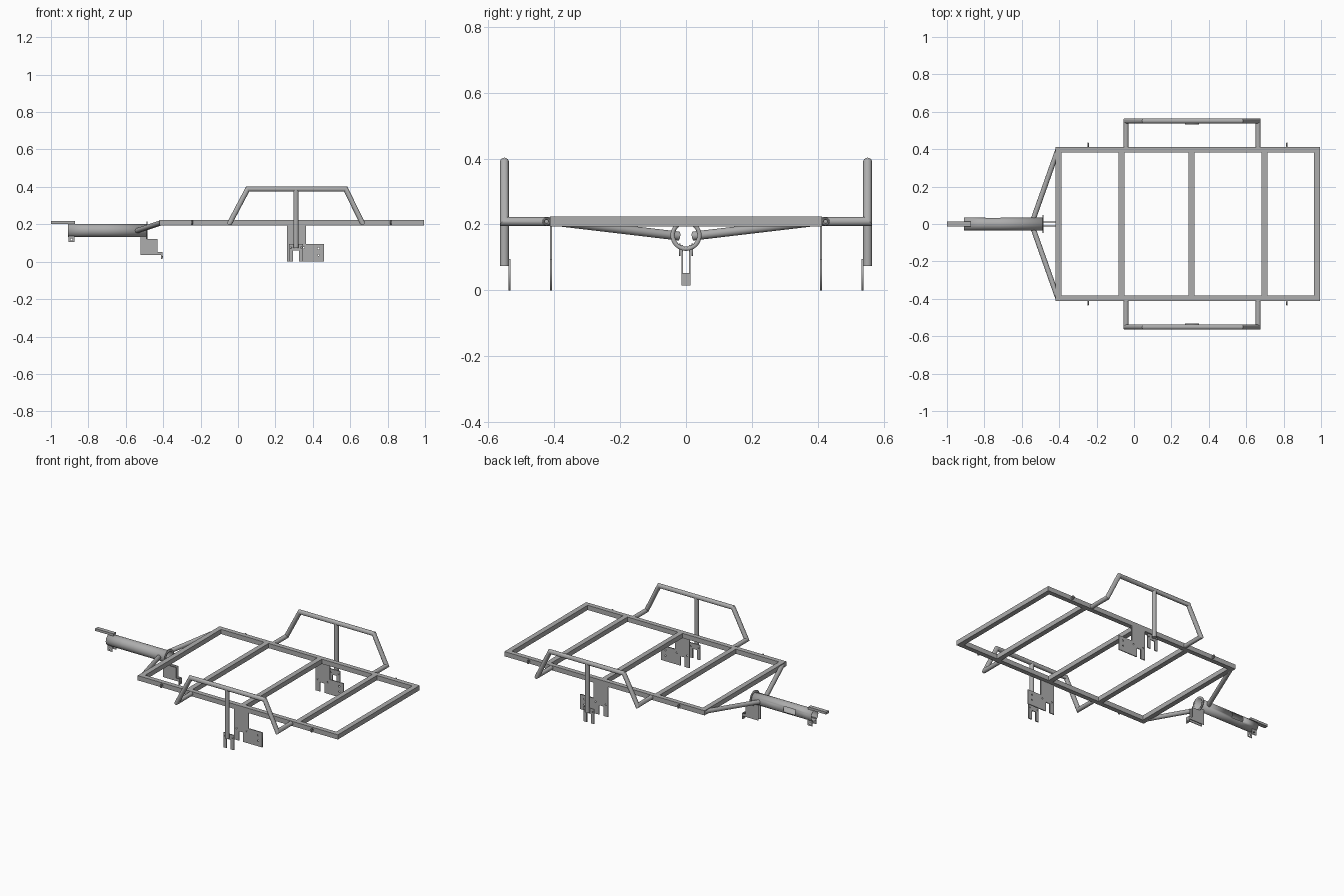
import bpy, bmesh, math
from mathutils import Vector

if "Cube" in bpy.data.objects:
    bpy.data.objects.remove(bpy.data.objects["Cube"], do_unlink=True)

steel = bpy.data.materials.new("grey steel")
steel.use_nodes = True
GREY = (0.42, 0.42, 0.42, 1)
steel.diffuse_color = GREY
steel.node_tree.nodes["Principled BSDF"].inputs["Base Color"].default_value = GREY


def add_mesh(name, bm, smooth=False):
    bmesh.ops.recalc_face_normals(bm, faces=bm.faces)
    mesh = bpy.data.meshes.new(name)
    bm.to_mesh(mesh)
    bm.free()
    mesh.materials.append(steel)
    ob = bpy.data.objects.new(name, mesh)
    bpy.context.collection.objects.link(ob)
    if smooth:
        bpy.ops.object.select_all(action='DESELECT')
        ob.select_set(True)
        bpy.context.view_layer.objects.active = ob
        bpy.ops.object.shade_smooth_by_angle(angle=math.radians(35))
    return ob


def box(name, lo, hi):
    bm = bmesh.new()
    bmesh.ops.create_cube(bm, size=1)
    for v in bm.verts:
        v.co = [a + (c + 0.5) * (b - a) for a, b, c in zip(lo, hi, v.co)]
    return add_mesh(name, bm)


def pipe(name, points, r, sides=20):
    """Round bar along a path, with true mitred corners."""
    pts = [Vector(p) for p in points]
    dirs = [(b - a).normalized() for a, b in zip(pts, pts[1:])]
    side = dirs[0].orthogonal().normalized()
    up = dirs[0].cross(side)
    angles = [2 * math.pi * i / sides for i in range(sides)]
    ring = [pts[0] + r * (math.cos(a) * side + math.sin(a) * up) for a in angles]
    bm = bmesh.new()
    loops = [[bm.verts.new(p) for p in ring]]
    for i, d in enumerate(dirs):
        n = (d + dirs[min(i + 1, len(dirs) - 1)]).normalized()
        ring = [p + d * ((pts[i + 1] - p).dot(n) / d.dot(n)) for p in ring]
        loops.append([bm.verts.new(p) for p in ring])
    for a, b in zip(loops, loops[1:]):
        for j in range(sides):
            k = (j + 1) % sides
            bm.faces.new((a[j], a[k], b[k], b[j]))
    bm.faces.new(loops[0])
    bm.faces.new(loops[-1])
    return add_mesh(name, bm, True)


def plate(name, outline, y, thick, holes=()):
    """Upright plate in the x-z plane with drilled holes (x, z, radius)."""
    cu = bpy.data.curves.new(name, 'CURVE')
    cu.dimensions, cu.fill_mode, cu.extrude = '2D', 'BOTH', thick / 2
    loops = [outline]
    for x, z, r in holes:
        loops.append([(x + r * math.cos(math.pi * i / 6), z + r * math.sin(math.pi * i / 6))
                      for i in range(12)])
    for loop in loops:
        sp = cu.splines.new('POLY')
        sp.points.add(len(loop) - 1)
        sp.use_cyclic_u = True
        for p, (x, z) in zip(sp.points, loop):
            p.co = (x, z, 0, 1)
    cu.materials.append(steel)
    ob = bpy.data.objects.new(name, cu)
    ob.location, ob.rotation_euler = (0, y, 0), (math.pi / 2, 0, 0)
    bpy.context.collection.objects.link(ob)
    bpy.ops.object.select_all(action='DESELECT')
    ob.select_set(True)
    bpy.context.view_layer.objects.active = ob
    bpy.ops.object.convert(target='MESH')


def tube(name, stations, r, wall, window=None):
    """Open hollow tube along x, with an optional window on the +y side."""
    n = 36
    bm = bmesh.new()
    rings = []
    for x in stations:
        rings.append([bm.verts.new((x, r * math.cos(2 * math.pi * j / n),
                                    AXIS_Z + r * math.sin(2 * math.pi * j / n))) for j in range(n)])
    for i, (a, b) in enumerate(zip(rings, rings[1:])):
        for j in range(n):
            if i == window and (j < 3 or j >= n - 3):
                continue
            k = (j + 1) % n
            bm.faces.new((a[j], a[k], b[k], b[j]))
    ob = add_mesh(name, bm, True)
    mod = ob.modifiers.new("wall", 'SOLIDIFY')
    mod.thickness, mod.offset = wall, -1


# Main frame: two side rails and five cross members
BOTTOM, TOP, W, HALF = 0.194, 0.224, 0.032, 0.413
for s, label in ((1, "back"), (-1, "front")):
    ys = sorted((s * HALF, s * (HALF - 0.03)))
    box(label + "_side_rail", (-0.42, ys[0], BOTTOM), (0.995, ys[1], TOP))
for i, x in enumerate((-0.404, -0.068, 0.308, 0.698, 0.979)):
    box(f"cross_member_{i + 1}", (x - W / 2, 0.03 - HALF, BOTTOM), (x + W / 2, HALF - 0.03, TOP))

# Parts repeated on both sides
AXIS_Z, R, HOOP_Y = 0.167, 0.0137, 0.551
for s, label in ((1, "back"), (-1, "front")):
    y, rail = s * HOOP_Y, s * (HALF - 0.01)
    pipe(label + "_guard_hoop", [(-0.043, rail, 0.209), (-0.043, y, 0.209), (0.052, y, 0.389),
                                 (0.575, y, 0.389), (0.664, y, 0.209), (0.664, rail, 0.209)], R)
    pipe(label + "_guard_post", [(0.31, y, 0.389), (0.31, y, 0.074)], R)
    pipe(label + "_tow_arm", [(-0.54, s * 0.022, 0.165), (-0.408, s * 0.395, 0.209)], R)

    # Wheel mounting plates with axle slots
    slot = [(0.295, 0), (0.295, 0.06), (0.325, 0.06), (0.325, 0)]
    plate(label + "_inner_axle_plate",
          [(0.262, 0)] + slot + [(0.46, 0), (0.46, 0.095), (0.363, 0.095), (0.363, 0.2), (0.262, 0.2)],
          s * 0.41, 0.006,
          [(0.43, 0.07, 0.005), (0.43, 0.035, 0.005), (0.35, 0.075, 0.005), (0.278, 0.075, 0.005)])
    plate(label + "_outer_axle_plate",
          [(0.274, 0)] + slot + [(0.348, 0), (0.348, 0.095), (0.274, 0.095)],
          s * 0.535, 0.006, [(0.284, 0.075, 0.004), (0.338, 0.075, 0.004)])

    # Lashing rings on the rails
    for x in (-0.245, 0.818):
        arc = [(x, s * (HALF + 0.01 + 0.009 * math.cos(a)), 0.209 + 0.009 * math.sin(a))
               for a in (math.pi * i / 8 for i in range(17))]
        pipe(label + "_lashing_ring", arc, 0.004, 8)

    # Coupling ears and support bracket cheeks under the tow tube
    plate(label + "_coupling_ear", [(-0.907, 0.104), (-0.874, 0.104), (-0.874, 0.143), (-0.907, 0.143)],
          s * 0.019, 0.004, [(-0.89, 0.118, 0.006)])
    plate(label + "_bracket_cheek",
          [(-0.52, 0.035), (-0.408, 0.035), (-0.408, 0.053), (-0.43, 0.053), (-0.43, 0.12),
           (-0.485, 0.12), (-0.485, 0.138), (-0.52, 0.138)], s * 0.011, 0.004)

# Tow tube with side window, end collar and top bar
tube("tow_tube", (-0.91, -0.795, -0.715, -0.485), 0.0358, 0.002, window=1)
tube("tow_tube_collar", (-0.489, -0.483), 0.047, 0.012)
box("coupling_bar", (-1, -0.013, 0.202), (-0.872, 0.013, 0.217))

# Drilled end plate of the support bracket
box("bracket_end_plate", (-0.411, -0.013, 0.015), (-0.405, 0.013, 0.053))
pipe("bracket_bolt", [(-0.406, 0, 0.026), (-0.402, 0, 0.026)], 0.005, 12)
